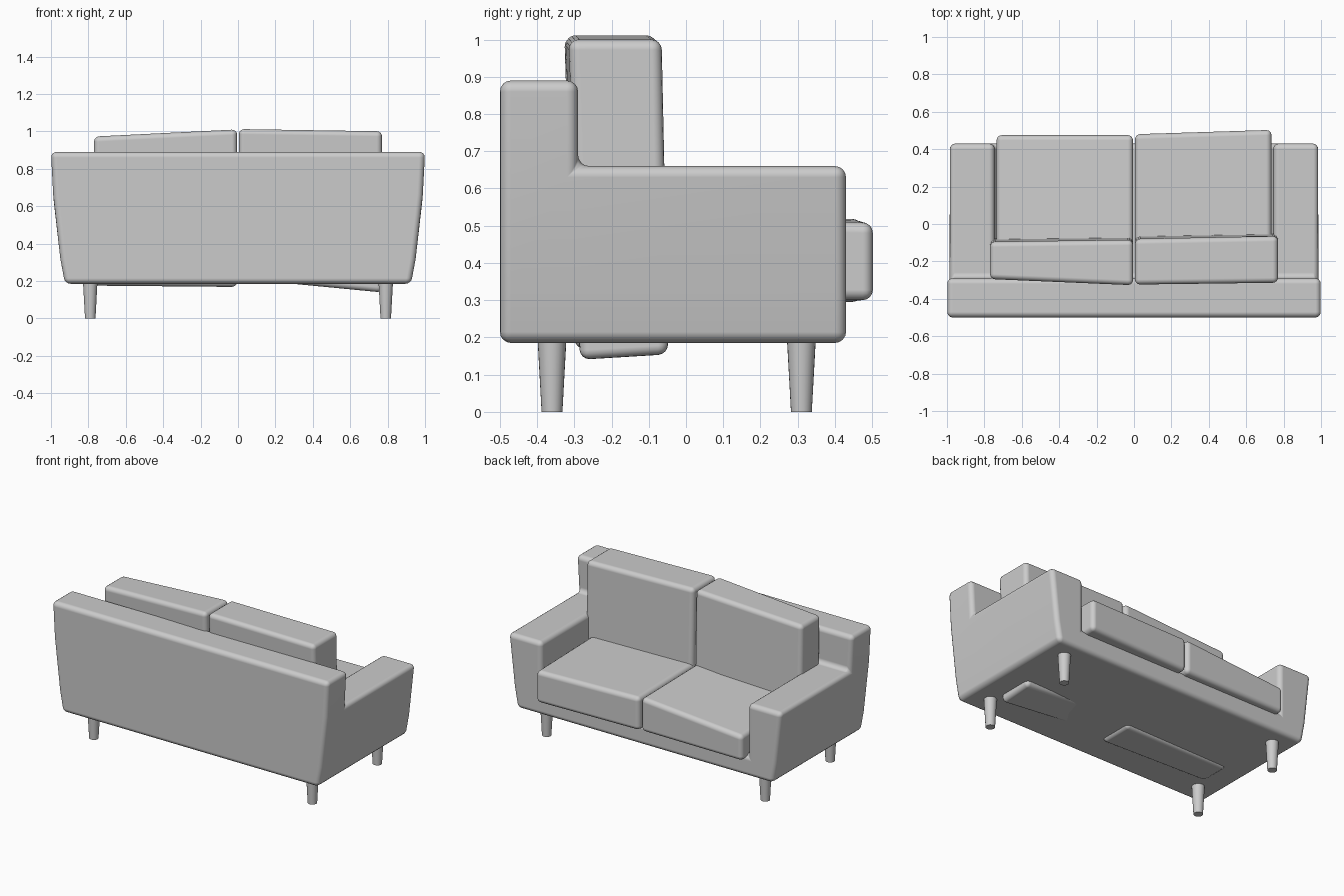
import bpy, bmesh, math
from itertools import product

if "Cube" in bpy.data.objects:
    bpy.data.objects.remove(bpy.data.objects["Cube"])


def finish(bm, name, bevel):
    bmesh.ops.recalc_face_normals(bm, faces=bm.faces)
    mesh = bpy.data.meshes.new(name)
    bm.to_mesh(mesh)
    bm.free()
    for p in mesh.polygons:
        p.use_smooth = True
    ob = bpy.data.objects.new(name, mesh)
    bpy.context.collection.objects.link(ob)
    mod = ob.modifiers.new("rounding", 'BEVEL')
    mod.width, mod.segments = bevel, 4
    mod.limit_method, mod.angle_limit = 'ANGLE', math.radians(35)
    mod.harden_normals = True
    return ob


# Sofa body: cells of a coarse grid (back, arms, seat base), tapered to the floor
def body():
    ys, zs = [-0.5, -0.29, 0.43], [0.185, 0.32, 0.66, 0.89]
    outer = [0.925, 0.95, 0.988, 1.0]
    filled = {(i, j, k) for i, j, k in product(range(3), range(2), range(3))
              if j == 0 or k == 0 or (k == 1 and i != 1)}
    bm = bmesh.new()
    verts = {}

    def vert(c):
        if c not in verts:
            i, j, k = c
            x = [-outer[k], -0.745, 0.745, outer[k]][i]
            verts[c] = bm.verts.new((x, ys[j], zs[k]))
        return verts[c]

    for cell in filled:
        for axis, side in product(range(3), (0, 1)):
            near = list(cell)
            near[axis] += 2 * side - 1
            if tuple(near) in filled:
                continue
            u, v = [a for a in range(3) if a != axis]
            ring = []
            for du, dv in ((0, 0), (1, 0), (1, 1), (0, 1)):
                c = list(cell)
                c[axis] += side
                c[u] += du
                c[v] += dv
                ring.append(vert(tuple(c)))
            bm.faces.new(ring)
    finish(bm, "sofa_body", 0.03)


# Cushion lofted between two end outlines, each four (y, z) corners:
# rear bottom, front bottom, front top, rear top
def cushion(name, x0, end0, x1, end1, bevel=0.028):
    bm = bmesh.new()
    a = [bm.verts.new((x0, y, z)) for y, z in end0]
    b = [bm.verts.new((x1, y, z)) for y, z in end1]
    bm.faces.new(a)
    bm.faces.new(b[::-1])
    for i in range(4):
        j = (i + 1) % 4
        bm.faces.new((a[i], b[i], b[j], a[j]))
    finish(bm, name, bevel)


body()

# Back cushions, slightly slumped
cushion("back_cushion_left",
        -0.77, [(-0.28, 0.175), (-0.075, 0.175), (-0.095, 0.972), (-0.295, 0.972)],
        -0.005, [(-0.30, 0.168), (-0.065, 0.168), (-0.085, 1.01), (-0.328, 1.01)])
cushion("back_cushion_right",
        0.005, [(-0.29, 0.212), (-0.06, 0.217), (-0.08, 1.012), (-0.325, 1.012)],
        0.77, [(-0.285, 0.137), (-0.047, 0.152), (-0.065, 1.0), (-0.315, 1.0)])

# Seat cushions
cushion("seat_cushion_left",
        -0.735, [(-0.28, 0.30), (0.475, 0.295), (0.475, 0.46), (-0.28, 0.50)],
        -0.005, [(-0.28, 0.30), (0.475, 0.298), (0.475, 0.52), (-0.28, 0.53)])
cushion("seat_cushion_right",
        0.005, [(-0.28, 0.30), (0.48, 0.298), (0.48, 0.515), (-0.28, 0.53)],
        0.735, [(-0.28, 0.30), (0.503, 0.30), (0.503, 0.508), (-0.28, 0.525)])

# Tapered round legs
for sx, (label, y) in product((-1, 1), (("rear", -0.36), ("front", 0.31))):
    bpy.ops.mesh.primitive_cone_add(vertices=24, radius1=0.028, radius2=0.039,
                                    depth=0.2, location=(sx * 0.79, y, 0.1))
    leg = bpy.context.object
    leg.name = f"{label}_leg_{'left' if sx < 0 else 'right'}"
    bpy.ops.object.shade_smooth_by_angle(angle=math.radians(35))
